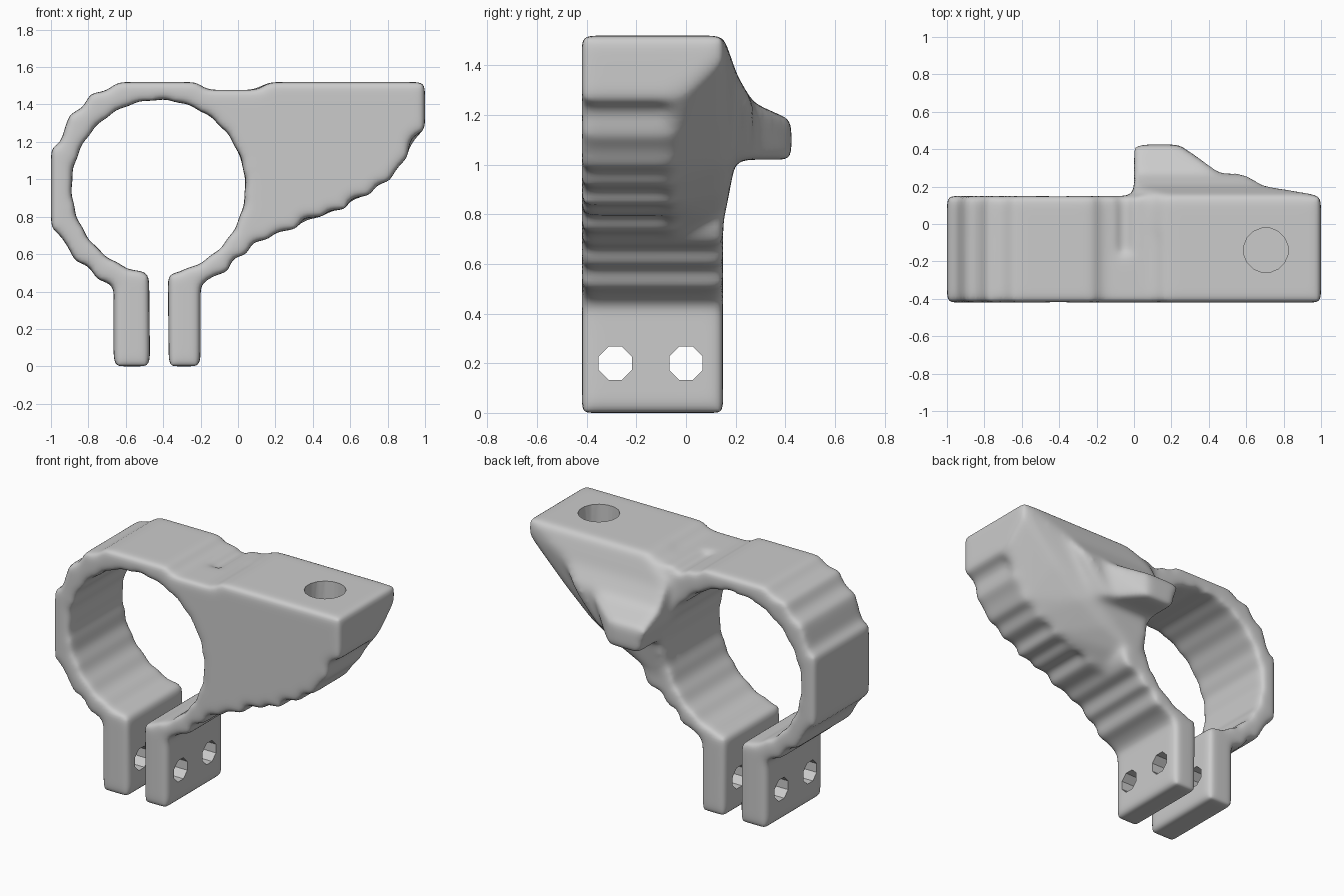
import bpy, bmesh, math
from mathutils import Matrix

if "Cube" in bpy.data.objects:
    bpy.data.objects.remove(bpy.data.objects["Cube"])

grey = bpy.data.materials.new("plain grey")
grey.use_nodes = True
grey.diffuse_color = (0.6, 0.6, 0.6, 1)
grey.node_tree.nodes["Principled BSDF"].inputs["Base Color"].default_value = (0.6, 0.6, 0.6, 1)

FRONT, BACK = -0.42, 0.15
CX, CZ, R = -0.425, 0.96, 0.465


def make(name, bm):
    bmesh.ops.recalc_face_normals(bm, faces=bm.faces)
    mesh = bpy.data.meshes.new(name)
    bm.to_mesh(mesh)
    bm.free()
    ob = bpy.data.objects.new(name, mesh)
    bpy.context.collection.objects.link(ob)
    return ob


def prism(name, outline, y0, y1):
    bm = bmesh.new()
    face = bm.faces.new([bm.verts.new((x, y0, z)) for x, z in outline])
    side = bmesh.ops.extrude_face_region(bm, geom=[face])["geom"]
    bmesh.ops.translate(bm, vec=(0, y1 - y0, 0),
                        verts=[v for v in side if isinstance(v, bmesh.types.BMVert)])
    return make(name, bm)


def hull(name, points):
    bm = bmesh.new()
    for p in points:
        bm.verts.new(p)
    result = bmesh.ops.convex_hull(bm, input=bm.verts)
    loose = set(result["geom_interior"]) | set(result["geom_unused"])
    bmesh.ops.delete(bm, geom=[v for v in loose if isinstance(v, bmesh.types.BMVert)],
                     context='VERTS')
    return make(name, bm)


def slab(y, low_x, high_x, low_z, high_z):
    """Upright four-cornered section starting at x = 0."""
    return [(0, y, low_z), (low_x, y, low_z), (high_x, y, high_z), (0, y, high_z)]


def cylinder(name, center, radius, depth, sides, axis=None):
    bm = bmesh.new()
    turn = Matrix.Rotation(math.pi / 2, 4, axis) if axis else Matrix()
    spin = Matrix.Rotation(math.pi / sides, 4, 'Z')
    bmesh.ops.create_cone(bm, cap_ends=True, segments=sides, radius1=radius, radius2=radius,
                          depth=depth, matrix=Matrix.Translation(center) @ turn @ spin)
    return make(name, bm)


def apply(ob, kind, **settings):
    bpy.context.view_layer.objects.active = ob
    mod = ob.modifiers.new(kind, kind)
    for key, value in settings.items():
        setattr(mod, key, value)
    bpy.ops.object.modifier_apply(modifier=mod.name)


def cut(ob, cutter):
    apply(ob, 'BOOLEAN', operation='DIFFERENCE', object=cutter, solver='EXACT')
    bpy.data.objects.remove(cutter)


# Clamp outline: left leg, stepped ring, flat top, arm, stepped underside, right leg
outer = [(-0.47, 0), (-0.665, 0), (-0.665, 0.44), (-0.75, 0.46), (-0.8, 0.54), (-0.87, 0.56),
         (-0.91, 0.64), (-0.95, 0.7), (-1, 0.74), (-1, 1.17), (-0.95, 1.19), (-0.93, 1.26),
         (-0.9, 1.35), (-0.83, 1.38), (-0.79, 1.46), (-0.71, 1.47), (-0.64, 1.52),
         (-0.22, 1.52), (-0.17, 1.478), (0.1, 1.478), (0.17, 1.52), (1, 1.52)]
underside = [(1, 1.26), (0.93, 1.22), (0.9, 1.12), (0.86, 1.06), (0.8, 0.99), (0.75, 0.97),
             (0.7, 0.92), (0.6, 0.89), (0.57, 0.84), (0.48, 0.83), (0.45, 0.8), (0.35, 0.79),
             (0.31, 0.74), (0.2, 0.71), (0.15, 0.68), (0.08, 0.66), (0.04, 0.6), (-0.02, 0.58),
             (-0.06, 0.51), (-0.12, 0.48), (-0.2, 0.44)]
for i in range(1, len(underside) - 1):
    push = 0.006 * (-1) ** i
    underside[i] = (underside[i][0] + push, underside[i][1] - push)
leg = [(-0.2, 0), (-0.37, 0)]
half_slot = math.asin(0.05 / R)
steps = 132
arc = []
for i in range(steps + 1):
    a = -math.pi / 2 + half_slot + (2 * math.pi - 2 * half_slot) * i / steps
    r = R + 0.006 * math.sin(22 * a)
    arc.append((CX + r * math.cos(a), CZ + r * math.sin(a)))
outline = outer + underside + leg + arc

body = prism("clamp_bracket", outline, FRONT, -0.05)
ring_back = prism("ring_back", [(min(x, 0.2 + 0.001 * z), z) for x, z in outline], -0.1, BACK)

# Tapered gusset behind the arm, then a shelf and a blunt spur growing from it
taper = [(x - 0.01, -0.06, z + 0.01) for x, z in underside if x > 0.1]
taper += [(x, y, 1.52) for x in (0.17, 1) for y in (-0.1, BACK)]
taper += [(1, BACK, 1.43), (1, 0.0, 1.29), (0.1, BACK, 1.478), (0, 0.1, 1.44), (0.02, 0.1, 0.85)]
taper += [(x, BACK, z) for x, z in ((0.1, 0.76), (0.35, 0.88), (0.55, 1.0), (0.75, 1.18))]
gusset = hull("gusset", taper + slab(0.2, 0.45, 0.74, 1.02, 1.38))
shelf = hull("shelf", slab(0.1, 0.5, 0.75, 1.02, 1.38) + slab(0.2, 0.48, 0.72, 1.02, 1.37)
             + slab(0.27, 0.4, 0.62, 1.02, 1.25))
spur = hull("spur", slab(0.2, 0.42, 0.55, 1.02, 1.28) + slab(0.29, 0.36, 0.44, 1.02, 1.225)
            + slab(0.35, 0.28, 0.32, 1.02, 1.18) + slab(0.425, 0.24, 0.24, 1.02, 1.18))
parts = (gusset, shelf, spur)
for ob in parts:
    cut(ob, cylinder("ring_cutter", (CX, 0, CZ), R, 2, 64, 'X'))

# Fuse the parts into one soft-edged casting with a shallow groove on top
for ob in (body, ring_back, *parts):
    ob.select_set(True)
bpy.context.view_layer.objects.active = body
bpy.ops.object.join()
apply(body, 'REMESH', mode='VOXEL', voxel_size=0.016)
cut(body, prism("groove_cutter", [(-0.09, 1.45), (-0.01, 1.45), (0.0, 1.6), (-0.1, 1.6)], -0.17, 0.3))
apply(body, 'REMESH', mode='VOXEL', voxel_size=0.018)
apply(body, 'SMOOTH', factor=0.5, iterations=18)

# Crisp bores: two bolt holes through the legs, blind socket in the top
for y in (-0.285, 0.0):
    cut(body, cylinder("bolt_cutter", (CX, y, 0.2), 0.072, 1, 8, 'Y'))
cut(body, cylinder("socket_cutter", (0.705, -0.14, 1.45), 0.12, 0.5, 16))

body.data.materials.clear()
body.data.materials.append(grey)
bpy.ops.object.select_all(action='DESELECT')
body.select_set(True)
bpy.context.view_layer.objects.active = body
bpy.ops.object.shade_smooth_by_angle(angle=math.radians(40))
